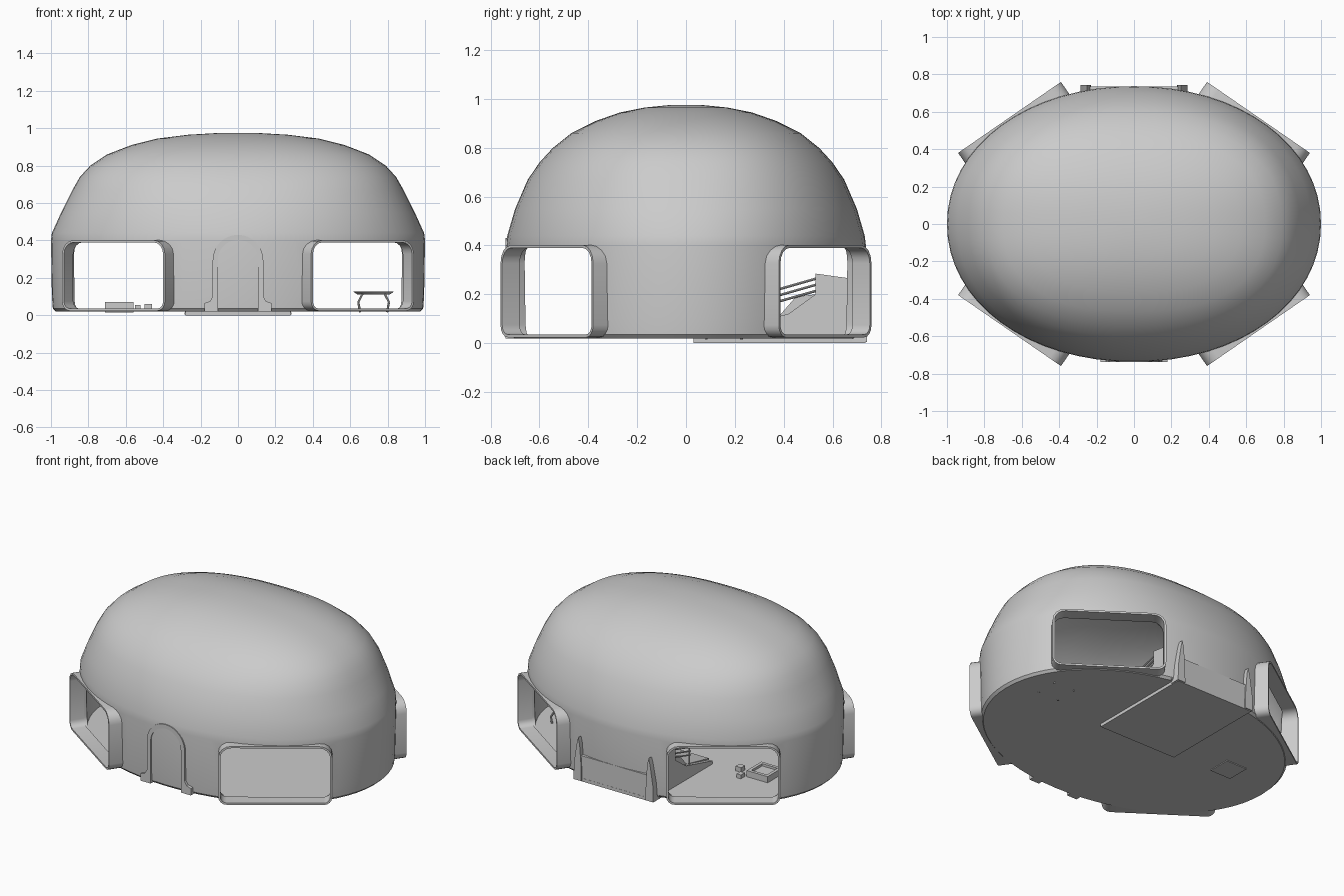
import bpy, bmesh, math
from mathutils import Vector

if "Cube" in bpy.data.objects:
    bpy.data.objects.remove(bpy.data.objects["Cube"])


def make(name, bm, angle=30):
    bmesh.ops.recalc_face_normals(bm, faces=bm.faces[:])
    me = bpy.data.meshes.new(name)
    bm.to_mesh(me)
    bm.free()
    ob = bpy.data.objects.new(name, me)
    bpy.context.collection.objects.link(ob)
    bpy.ops.object.select_all(action='DESELECT')
    bpy.context.view_layer.objects.active = ob
    ob.select_set(True)
    bpy.ops.object.shade_smooth_by_angle(angle=math.radians(angle))
    return ob


def box(name, x0, x1, y0, y1, z0, z1):
    bm = bmesh.new()
    bmesh.ops.create_cube(bm, size=1)
    for v in bm.verts:
        v.co = ((x0 + x1) / 2 + v.co.x * (x1 - x0),
                (y0 + y1) / 2 + v.co.y * (y1 - y0),
                (z0 + z1) / 2 + v.co.z * (z1 - z0))
    return make(name, bm)


def prism(name, pts, place, d0, d1):
    """Extrude a 2D outline; place(u, v, d) gives the 3D position."""
    bm = bmesh.new()
    a = [bm.verts.new(place(u, v, d0)) for u, v in pts]
    b = [bm.verts.new(place(u, v, d1)) for u, v in pts]
    n = len(pts)
    bm.faces.new(a)
    bm.faces.new(b[::-1])
    for i in range(n):
        j = (i + 1) % n
        bm.faces.new((a[i], a[j], b[j], b[i]))
    return make(name, bm)


def rod(name, p, q, r):
    p, q = Vector(p), Vector(q)
    bm = bmesh.new()
    bmesh.ops.create_cone(bm, cap_ends=True, segments=8, radius1=r, radius2=r, depth=(q - p).length)
    rot = (q - p).to_track_quat('Z', 'Y').to_matrix()
    for v in bm.verts:
        v.co = rot @ v.co + (p + q) / 2
    return make(name, bm)


def loft(name, rings, seg=64):
    """Stack of superellipse rings (z, rx, ry, exponent)."""
    bm = bmesh.new()
    loops = []
    for z, rx, ry, n in rings:
        loop = []
        for i in range(seg):
            t = 2 * math.pi * i / seg
            c, s = math.cos(t), math.sin(t)
            loop.append(bm.verts.new((rx * math.copysign(abs(c) ** (2 / n), c),
                                      ry * math.copysign(abs(s) ** (2 / n), s), z)))
        loops.append(loop)
    for a, b in zip(loops, loops[1:]):
        for i in range(seg):
            j = (i + 1) % seg
            bm.faces.new((a[i], a[j], b[j], b[i]))
    bm.faces.new(loops[0])
    bm.faces.new(loops[-1])
    return make(name, bm)


def cut(ob, cutter):
    m = ob.modifiers.new("cut", 'BOOLEAN')
    m.operation = 'DIFFERENCE'
    m.solver = 'EXACT'
    m.object = cutter
    bpy.context.view_layer.objects.active = ob
    bpy.ops.object.modifier_apply(modifier=m.name)
    bpy.data.objects.remove(cutter)


# Hollow domed shell with floor
rings = [(.02, .975, .715, 2.05), (.035, .99, .728, 2.05), (.1, .995, .732, 2.05),
         (.40, 1.0, .737, 2.05), (.44, .995, .732, 2.07), (.55, .945, .70, 2.15),
         (.67, .885, .648, 2.25), (.74, .845, .60, 2.3), (.80, .79, .545, 2.35),
         (.86, .70, .47, 2.4), (.91, .57, .37, 2.4), (.945, .43, .27, 2.4),
         (.965, .27, .17, 2.3), (.975, .10, .07, 2.2)]
shell = loft("dome_shell", rings)
inner = [(.03, .955, .695, 2.05)] + [(z - .02 * (z > .5), rx - .035, ry - .035, n)
                                     for z, rx, ry, n in rings[2:]]
cut(shell, loft("cavity", inner))

# Four diagonal windows with protruding frames
NX, NY = .568, .823


def window_outline(inset):
    hw, z0, z1 = .334 - inset, .024 + inset, .402 - inset
    out = []
    for cx, cz, start, r in ((1, z1, 0, .075), (-1, z1, 90, .075), (-1, z0, 180, .05), (1, z0, 270, .05)):
        rr = r - inset
        mx, mz = cx * (hw - rr), cz + (-rr if cz == z1 else rr)
        for k in range(5):
            a = math.radians(start + 22.5 * k)
            out.append((mx + rr * math.cos(a), mz + rr * math.sin(a)))
    return out


for sx, tag in ((1, "right"), (-1, "left")):
    for sy, end in ((-1, "front"), (1, "back")):
        def place(u, v, d, sx=sx, sy=sy):
            t = u + .224
            return (sx * (NX * d + NY * t), sy * (NY * d - NX * t), v)
        cut(shell, prism("opening", window_outline(.006), place, .62, 1.0))
        frame = prism(f"window_frame_{end}_{tag}", window_outline(0), place, .76, .847)
        cut(frame, prism("frame_hole", window_outline(.012), place, .7, .9))
for ob in bpy.data.objects:
    bpy.ops.object.select_all(action='DESELECT')
    bpy.context.view_layer.objects.active = ob
    ob.select_set(True)
    bpy.ops.object.shade_smooth_by_angle(angle=math.radians(30))

# Front arched door trim with flared feet
half = [(.18, .02), (.18, .065), (.15, .075), (.135, .10)]
arc = [(.135 * math.cos(math.pi * k / 16), .295 + .135 * math.sin(math.pi * k / 16)) for k in range(17)]
arc_in = [(x * .8, .295 + (z - .295) * .8) for x, z in arc]
outline = (half + arc + [(-x, z) for x, z in half[::-1]]
           + [(-.108, .02)] + arc_in[::-1] + [(.108, .02)])
xz = lambda u, v, d: (u, d, v)
prism("door_arch", outline, xz, -.739, -.70)
box("door_inner_latch", -.1, .1, -.70, -.665, .27, .29)
box("door_inner_panel", -.1, .1, -.70, -.668, .15, .205)

# Back ramp: underside plate, tail panel and tapered hinge posts
box("ramp_plate", -.28, .28, .03, .735, 0, .021)
box("tail_panel", -.265, .265, .69, .734, .004, .165)
for s in (-1, 1):
    post = [(s * .285, .004), (s * .282, .11), (s * .262, .24), (s * .252, .28),
            (s * .242, .24), (s * .232, .11), (s * .23, .004)]
    prism("hinge_post", post, xz, .68, .742)

# Ramp housing inside, with railings
yz = lambda u, v, d: (d, u, v)
low = [(.15, .025), (.15, .06), (.38, .11), (.45, .19), (.53, .20), (.70, .20), (.70, .025)]
prism("ramp_housing", low, yz, -.27, .27)
for s in (-1, 1):
    wall = [(.15, .025), (.15, .05), (.42, .12), (.53, .20), (.53, .285), (.695, .262), (.695, .025)]
    prism("housing_side", wall, yz, s * .27, s * .295)
    for k in range(3):
        z = .165 + .025 * k
        rod("railing_bar", (s * .282, .36, z), (s * .282, .535, z + .05), .005)
    rod("railing_post", (s * .282, .37, .10), (s * .282, .37, .22), .005)

# Table with splayed legs on the right
TX, TY = .725, .155
bm = bmesh.new()
bmesh.ops.create_cone(bm, cap_ends=True, segments=32, radius1=.085, radius2=.108, depth=.016)
bmesh.ops.translate(bm, verts=bm.verts[:], vec=(TX, TY, .118))
make("table_top", bm)
for a in (-1, 1):
    for b in (-1, 1):
        rod("table_leg", (TX + a * .072, TY + b * .072, .016), (TX + a * .082, TY + b * .072, .07), .006)
        rod("table_leg_upper", (TX + a * .082, TY + b * .072, .07), (TX + a * .06, TY + b * .06, .113), .006)

# Console and stools on the left
box("console_base", -.71, -.56, .03, .18, .015, .055)
for s in (-1, 1):
    box("console_rim", -.71, -.56, .105 + s * .065 - .01, .105 + s * .065 + .01, .05, .07)
    box("console_end", -.635 + s * .065 - .01, -.635 + s * .065 + .01, .03, .18, .05, .07)
box("stool_near", -.50, -.46, .11, .15, .025, .06)
box("stool_far", -.55, -.52, .185, .225, .025, .055)
